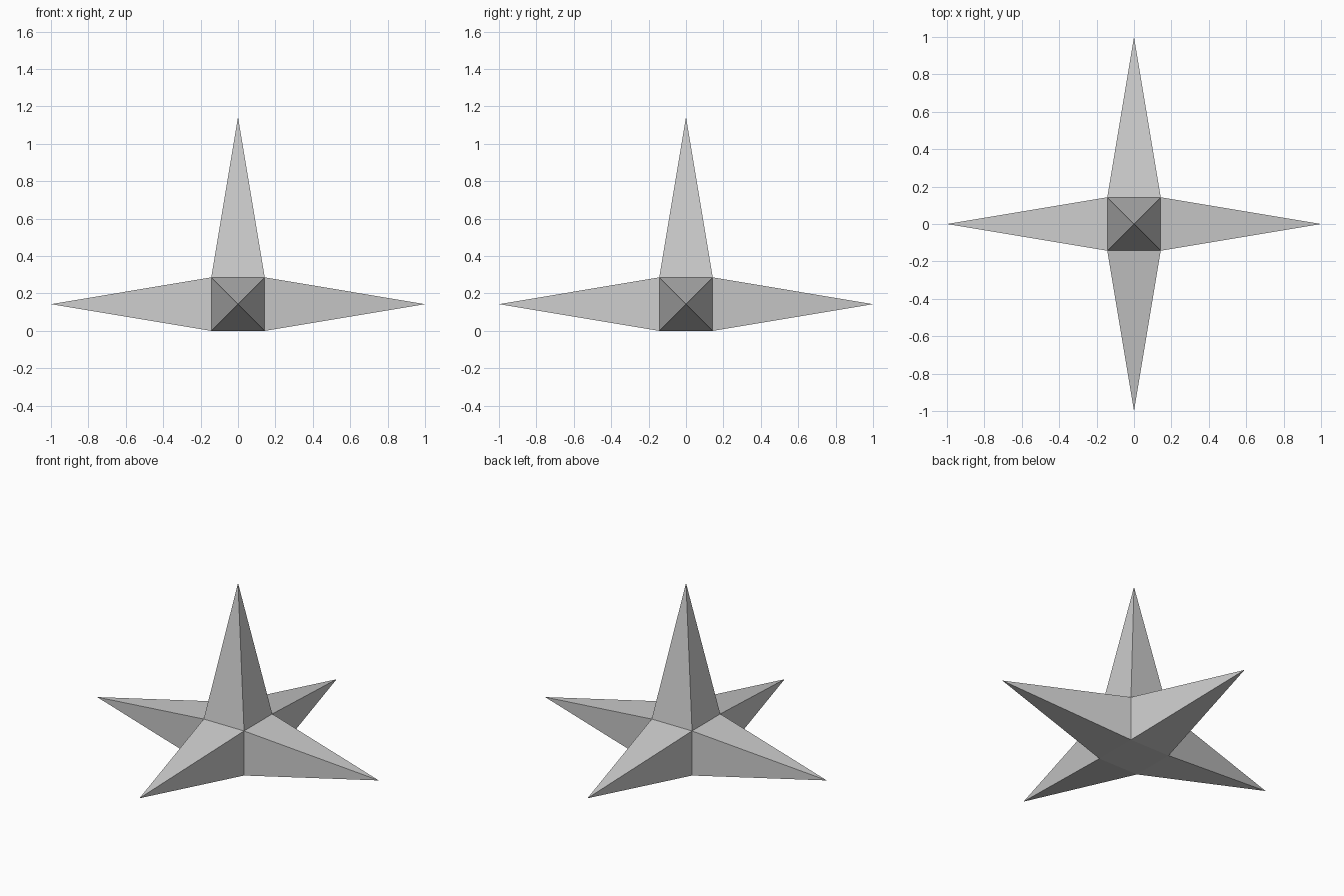
import bpy
import bmesh

if "Cube" in bpy.data.objects:
    bpy.data.objects.remove(bpy.data.objects["Cube"])

CORE = 0.286    # edge of the central cube
SPIKE = 0.857   # height of each spike above its cube face

# Central cube standing on the ground
bm = bmesh.new()
bmesh.ops.create_cube(bm, size=CORE)
bmesh.ops.translate(bm, verts=bm.verts, vec=(0, 0, CORE / 2))
bm.normal_update()

# Pull a pyramid spike out of every face except the flat base
faces = [f for f in bm.faces if f.normal.z > -0.5]
bmesh.ops.poke(bm, faces=faces, offset=SPIKE)
bmesh.ops.recalc_face_normals(bm, faces=bm.faces)

mesh = bpy.data.meshes.new("spiked_star")
bm.to_mesh(mesh)
bm.free()
bpy.context.collection.objects.link(bpy.data.objects.new("spiked_star", mesh))
